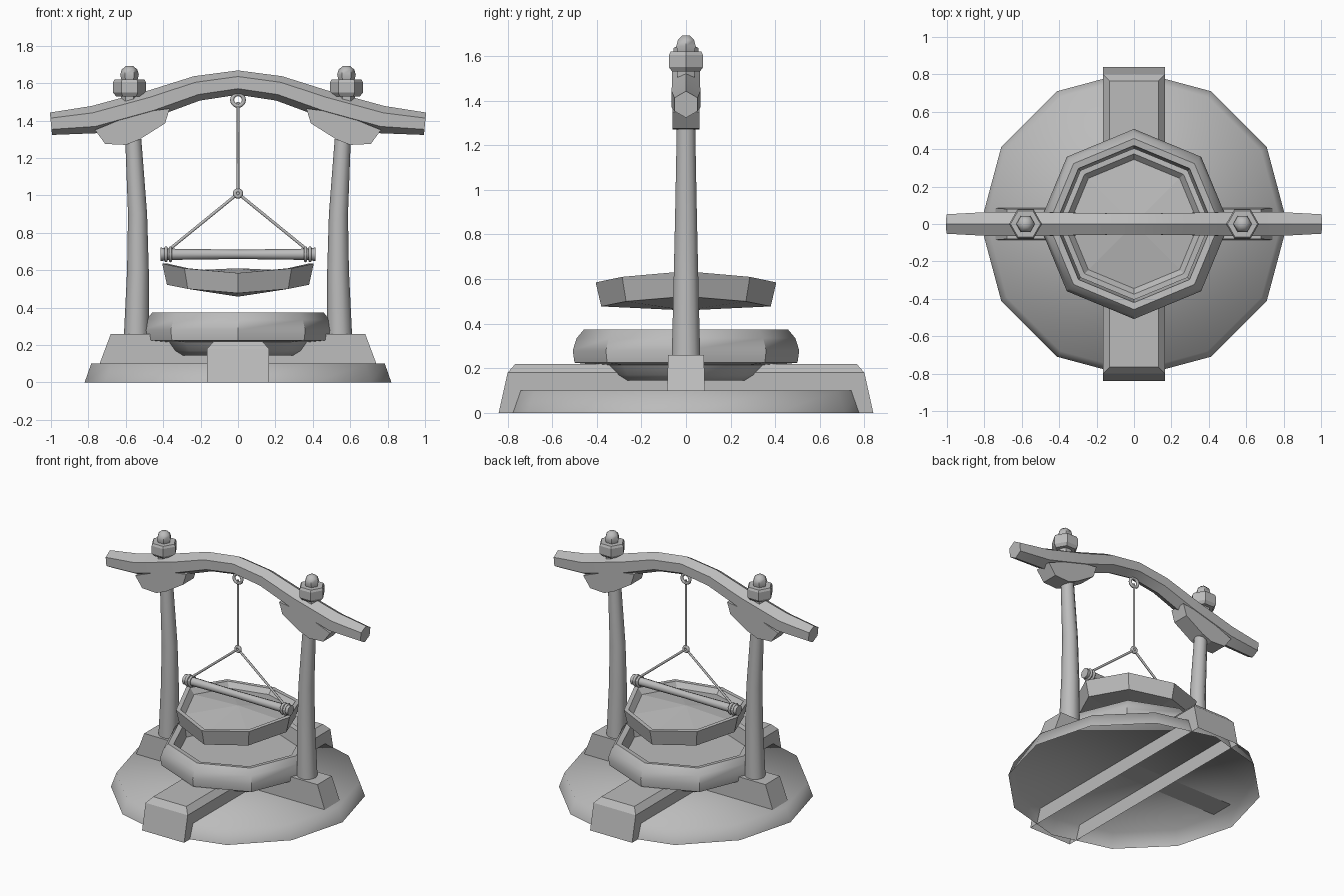
import bpy, bmesh
from math import cos, sin, pi, radians
from mathutils import Vector

if "Cube" in bpy.data.objects:
    bpy.data.objects.remove(bpy.data.objects["Cube"])

grey = bpy.data.materials.new("plain grey")
grey.use_nodes = True
grey.diffuse_color = (0.5, 0.5, 0.5, 1)
grey.node_tree.nodes["Principled BSDF"].inputs["Base Color"].default_value = (0.5, 0.5, 0.5, 1)


def loft(name, rings, start=True, end=True, smooth=None):
    """Skin a list of point rings; cap either end on request."""
    bm = bmesh.new()
    rows = [[bm.verts.new(p) for p in ring] for ring in rings]
    n = len(rows[0])
    for a, b in zip(rows, rows[1:]):
        for i in range(n):
            j = (i + 1) % n
            bm.faces.new((a[i], a[j], b[j], b[i]))
    if start:
        bm.faces.new(rows[0][::-1])
    if end:
        bm.faces.new(rows[-1])
    bmesh.ops.recalc_face_normals(bm, faces=bm.faces[:])
    mesh = bpy.data.meshes.new(name)
    bm.to_mesh(mesh)
    bm.free()
    obj = bpy.data.objects.new(name, mesh)
    bpy.context.collection.objects.link(obj)
    mesh.materials.append(grey)
    if smooth:
        bpy.ops.object.select_all(action='DESELECT')
        obj.select_set(True)
        bpy.context.view_layer.objects.active = obj
        bpy.ops.object.shade_smooth_by_angle(angle=radians(smooth))
    return obj


def circle(r, z, n, x=0, turn=0, wave=0):
    """Horizontal ring; wave lifts it along x and drops it along y."""
    angles = [turn + 2 * pi * i / n for i in range(n)]
    return [(x + r * cos(a), r * sin(a), z + wave * cos(2 * a)) for a in angles]


def lathe(name, profile, n, x=0, **kw):
    return loft(name, [circle(r, z, n, x) for r, z in profile], **kw)


def block(name, levels, **kw):
    """Stack of rectangles given as half width, half depth, height."""
    return loft(name, [[(-w, -d, z), (w, -d, z), (w, d, z), (-w, d, z)]
                       for w, d, z in levels], **kw)


def tube(name, path, n, smooth=60):
    """Rod along points (x, z, radius) in the y = 0 plane."""
    pts = [Vector((x, 0, z)) for x, z, r in path]
    rings = []
    for i, p in enumerate(pts):
        t = (pts[min(i + 1, len(pts) - 1)] - pts[max(i - 1, 0)]).normalized()
        up = Vector((0, 1, 0)).cross(t)
        r = path[i][2]
        rings.append([p + r * (cos(2 * pi * k / n) * up + sin(2 * pi * k / n) * Vector((0, 1, 0)))
                      for k in range(n)])
    return loft(name, rings, smooth=smooth)


def ring(name, loc, rot, major, minor):
    bpy.ops.mesh.primitive_torus_add(location=loc, rotation=rot, major_radius=major,
                                     minor_radius=minor, major_segments=12, minor_segments=6)
    obj = bpy.context.object
    obj.name = name
    obj.data.materials.append(grey)
    bpy.ops.object.shade_smooth()


# Base: open-bottomed disc, long hollow beam and the cross footing
lathe("base_disc", [(0.82, 0), (0.785, 0.1)], 12, start=False, smooth=80)
block("base_beam", [(0.165, 0.84, 0), (0.165, 0.80, 0.18), (0.13, 0.765, 0.22)], start=False)
block("cross_footing", [(0.74, 0.085, 0.1), (0.68, 0.08, 0.26)])

# Bowl resting on the base
lathe("bowl", [(0.33, 0.145), (0.37, 0.17), (0.4, 0.215), (0.5, 0.225), (0.508, 0.28),
               (0.49, 0.335), (0.457, 0.375), (0.42, 0.37), (0.405, 0.275)], 8, smooth=40)

# Hanging plate with a wavy rim, domed floor and pointed underside
plate = [(0.01, 0.46, 0), (0.38, 0.5, 0.0225), (0.405, 0.61, 0.025), (0.375, 0.61, 0.025),
         (0.345, 0.575, 0.02), (0.01, 0.61, 0)]
loft("hanging_plate", [circle(r, z, 8, wave=w) for r, z, w in plate])

# Crossbeam: bowed hexagonal log
half = [(0.22, 1.572, 0.067), (0.46, 1.49, 0.073), (0.77, 1.405, 0.074), (1, 1.383, 0.06)]
tube("crossbeam", [(-x, z, r) for x, z, r in half[::-1]] + [(0, 1.603, 0.065)] + half, 6, smooth=50)

# Posts, brackets, nuts and finials on both sides
bracket = [(0.765, 1.35), (0.71, 1.275), (0.6, 1.27), (0.525, 1.30), (0.39, 1.385),
           (0.365, 1.465), (0.54, 1.44)]
for side, s in (("right", -1), ("left", 1)):
    tube(side + "_post", [(s * 0.543, 0.25, 0.067), (s * 0.535, 0.6, 0.058), (s * 0.537, 0.9, 0.051),
                          (s * 0.56, 1.3, 0.043)], 10)
    loft(side + "_bracket", [[(s * x, y, z) for x, z in bracket] for y in (-0.06, 0.06)])
    lathe(side + "_bolt", [(0.045, 1.42), (0.045, 1.54)], 6, s * 0.58)
    lathe(side + "_nut", [(0.072, 1.53), (0.088, 1.55), (0.088, 1.605), (0.08, 1.62)], 6, s * 0.58)
    lathe(side + "_finial", [(0.042, 1.615), (0.05, 1.645), (0.042, 1.672), (0.02, 1.692)],
          6, s * 0.58, smooth=50)
    # Sling rope and its lashings on the hanging bar
    tube(side + "_sling_rope", [(0, 1.01, 0.008), (s * 0.375, 0.705, 0.008)], 6)
    for x in (0.362, 0.385):
        ring(side + "_lashing", (s * x, 0, 0.685), (0, pi / 2, 0), 0.034, 0.009)

# Hanging ring, rope, knot and bar
ring("rope_ring", (0, 0, 1.51), (pi / 2, 0, 0), 0.032, 0.011)
tube("main_rope", [(0, 1.5, 0.008), (0, 1.01, 0.008)], 6)
ring("rope_knot", (0, 0, 1.01), (pi / 2, 0, 0), 0.017, 0.011)
tube("hanging_bar", [(-0.415, 0.685, 0.036), (-0.36, 0.685, 0.03), (0, 0.685, 0.025),
                     (0.36, 0.685, 0.03), (0.415, 0.685, 0.036)], 8)
